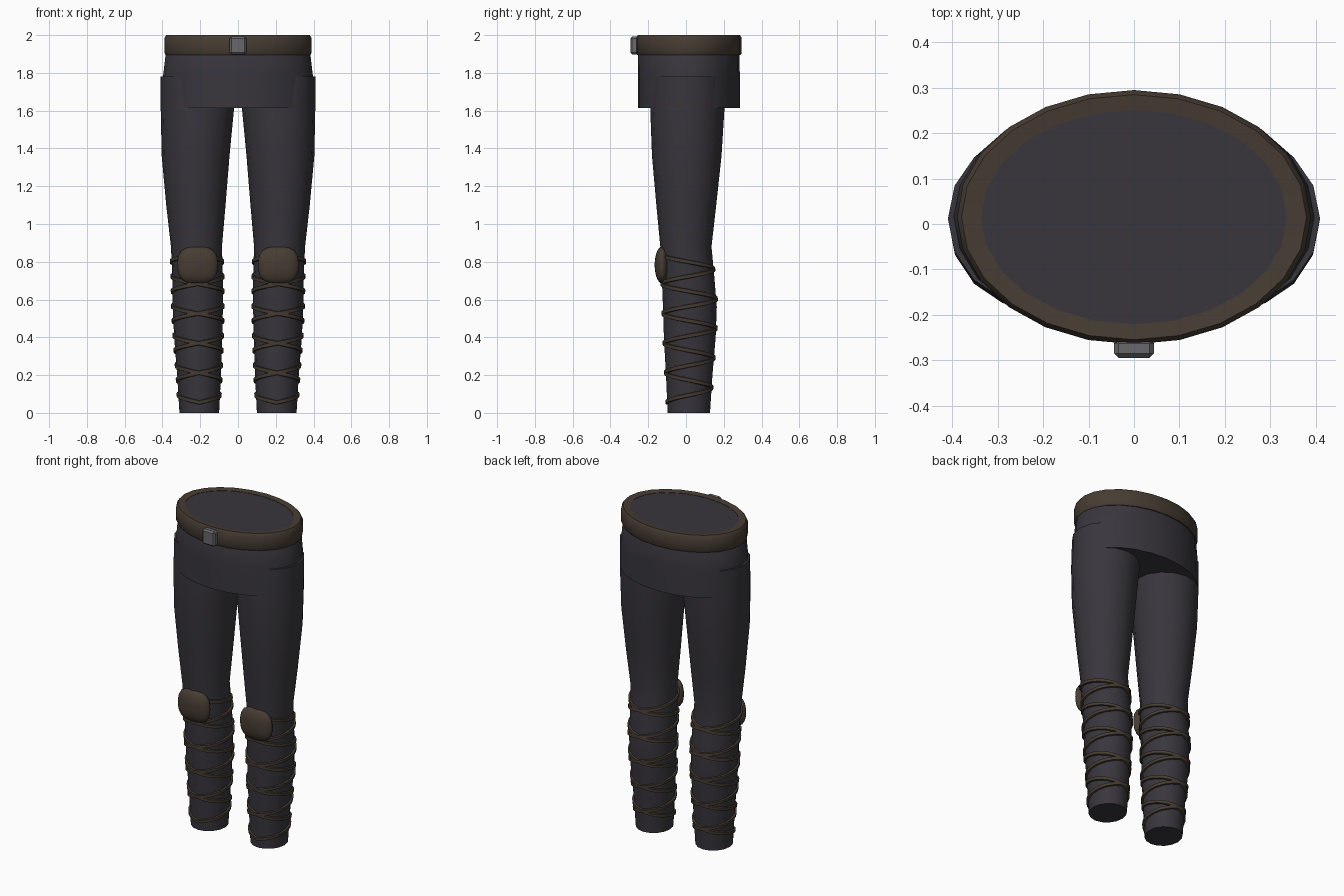
import bpy, bmesh, math
from mathutils import Vector

if "Cube" in bpy.data.objects:
    bpy.data.objects.remove(bpy.data.objects["Cube"])


def material(name, rgb):
    m = bpy.data.materials.new(name)
    m.diffuse_color = (*rgb, 1)
    m.use_nodes = True
    m.node_tree.nodes["Principled BSDF"].inputs["Base Color"].default_value = m.diffuse_color
    return m


CLOTH = material("dark cloth", (0.040, 0.037, 0.046))
LEATHER = material("leather", (0.062, 0.045, 0.033))
METAL = material("metal", (0.14, 0.14, 0.155))


def add_object(name, bm, mat, angle=40):
    bmesh.ops.recalc_face_normals(bm, faces=bm.faces)
    me = bpy.data.meshes.new(name)
    bm.to_mesh(me)
    bm.free()
    me.materials.append(mat)
    ob = bpy.data.objects.new(name, me)
    bpy.context.collection.objects.link(ob)
    bpy.ops.object.select_all(action='DESELECT')
    ob.select_set(True)
    bpy.context.view_layer.objects.active = ob
    bpy.ops.object.shade_smooth_by_angle(angle=math.radians(angle))
    return ob


def loft(name, rings, sides, mat, closed=False):
    """Skin elliptical rings (z, cx, cy, rx, ry); cap the ends or close into a band."""
    bm = bmesh.new()
    loops = []
    for z, cx, cy, rx, ry in rings:
        loops.append([bm.verts.new((cx + rx * math.cos(2 * math.pi * i / sides),
                                    cy + ry * math.sin(2 * math.pi * i / sides), z))
                      for i in range(sides)])
    pairs = list(zip(loops, loops[1:]))
    if closed:
        pairs.append((loops[-1], loops[0]))
    else:
        bm.faces.new(loops[0])
        bm.faces.new(loops[-1])
    for a, b in pairs:
        for i in range(sides):
            j = (i + 1) % sides
            bm.faces.new((a[i], a[j], b[j], b[i]))
    return add_object(name, bm, mat)


# Hips and belt
CY = 0.015
loft("hips", [(1.615, 0, CY, 0.402, 0.270), (1.78, 0, CY, 0.397, 0.270),
              (1.90, 0, CY, 0.383, 0.268), (1.96, 0, CY, 0.345, 0.242),
              (1.994, 0, CY, 0.338, 0.237)], 24, CLOTH)
loft("belt", [(1.895, 0, CY, 0.345, 0.242), (1.895, 0, CY, 0.384, 0.274),
              (1.905, 0, CY, 0.390, 0.280), (1.985, 0, CY, 0.390, 0.280),
              (2.0, 0, CY, 0.380, 0.270), (1.996, 0, CY, 0.337, 0.236)],
     24, LEATHER, closed=True)


# Belt buckle
def box(name, centre, size, bevel, mat):
    bm = bmesh.new()
    bmesh.ops.create_cube(bm, size=1)
    for v in bm.verts:
        v.co = Vector(c + p * s for c, p, s in zip(centre, v.co, size))
    bmesh.ops.bevel(bm, geom=bm.edges[:], offset=bevel, segments=1, affect='EDGES')
    return add_object(name, bm, mat, 30)


box("buckle", (0, -0.274, 1.945), (0.088, 0.042, 0.094), 0.010, METAL)

# Leg cross-sections: z, x min, x max, y min, y max
LEG = [(0.0, 0.100, 0.310, -0.097, 0.127), (0.2, 0.090, 0.322, -0.106, 0.140),
       (0.4, 0.083, 0.338, -0.117, 0.157), (0.56, 0.080, 0.346, -0.122, 0.163),
       (0.72, 0.080, 0.348, -0.128, 0.150), (0.88, 0.085, 0.355, -0.136, 0.135),
       (1.1, 0.066, 0.380, -0.157, 0.160), (1.36, 0.045, 0.404, -0.180, 0.188),
       (1.6, 0.022, 0.409, -0.189, 0.203), (1.78, 0.015, 0.410, -0.180, 0.203)]


def ring(z):
    """Interpolated leg ellipse at height z."""
    for a, b in zip(LEG, LEG[1:]):
        if z <= b[0]:
            t = (z - a[0]) / (b[0] - a[0])
            x0, x1, y0, y1 = [p + t * (q - p) for p, q in zip(a[1:], b[1:])]
            return (x0 + x1) / 2, (y0 + y1) / 2, (x1 - x0) / 2, (y1 - y0) / 2


def strap(name, side, direction):
    """Flat leather strip spiralling down the shin from the front of the knee."""
    steps, turns = 160, 5
    bm = bmesh.new()
    rows = []
    for k in range(steps + 1):
        t = k / steps
        z = 0.055 + 0.785 * t
        a = -math.pi / 2 + direction * 2 * math.pi * turns * t
        row = []
        for dz, out in ((-0.013, -0.012), (-0.009, 0.009), (0.009, 0.009), (0.013, -0.012)):
            cx, cy, rx, ry = ring(z + dz)
            row.append(bm.verts.new((side * (cx + (rx + out) * math.cos(a)),
                                     cy + (ry + out) * math.sin(a), z + dz)))
        rows.append(row)
    for r, s in zip(rows, rows[1:]):
        for i in range(4):
            j = (i + 1) % 4
            bm.faces.new((r[i], r[j], s[j], s[i]))
    bm.faces.new(rows[0])
    bm.faces.new(rows[-1])
    add_object(name, bm, LEATHER)


def knee_pad(name, side):
    """Slightly squared, flattened ball."""
    bm = bmesh.new()
    bmesh.ops.create_uvsphere(bm, u_segments=24, v_segments=14, radius=1)
    for v in bm.verts:
        x, y, z = v.co.x, v.co.z, v.co.y      # poles point forward and back
        f = (x ** 4 + z ** 4) ** 0.25
        r = math.hypot(x, z)
        g = (r / f) ** 0.6 if f > 1e-6 else 1
        v.co = (side * 0.214 + 0.108 * x * g, -0.126 + 0.040 * y, 0.783 + 0.098 * z * g)
    add_object(name, bm, LEATHER, 60)


# Legs, straps and knee pads on both sides
for side, label in ((-1, "right"), (1, "left")):
    rings = []
    for z, *_ in LEG:
        cx, cy, rx, ry = ring(z)
        rings.append((z, side * cx, cy, rx, ry))
    loft(label + "_leg", rings, 16, CLOTH)
    strap(label + "_strap_a", side, 1)
    strap(label + "_strap_b", side, -1)
    knee_pad(label + "_knee_pad", side)
